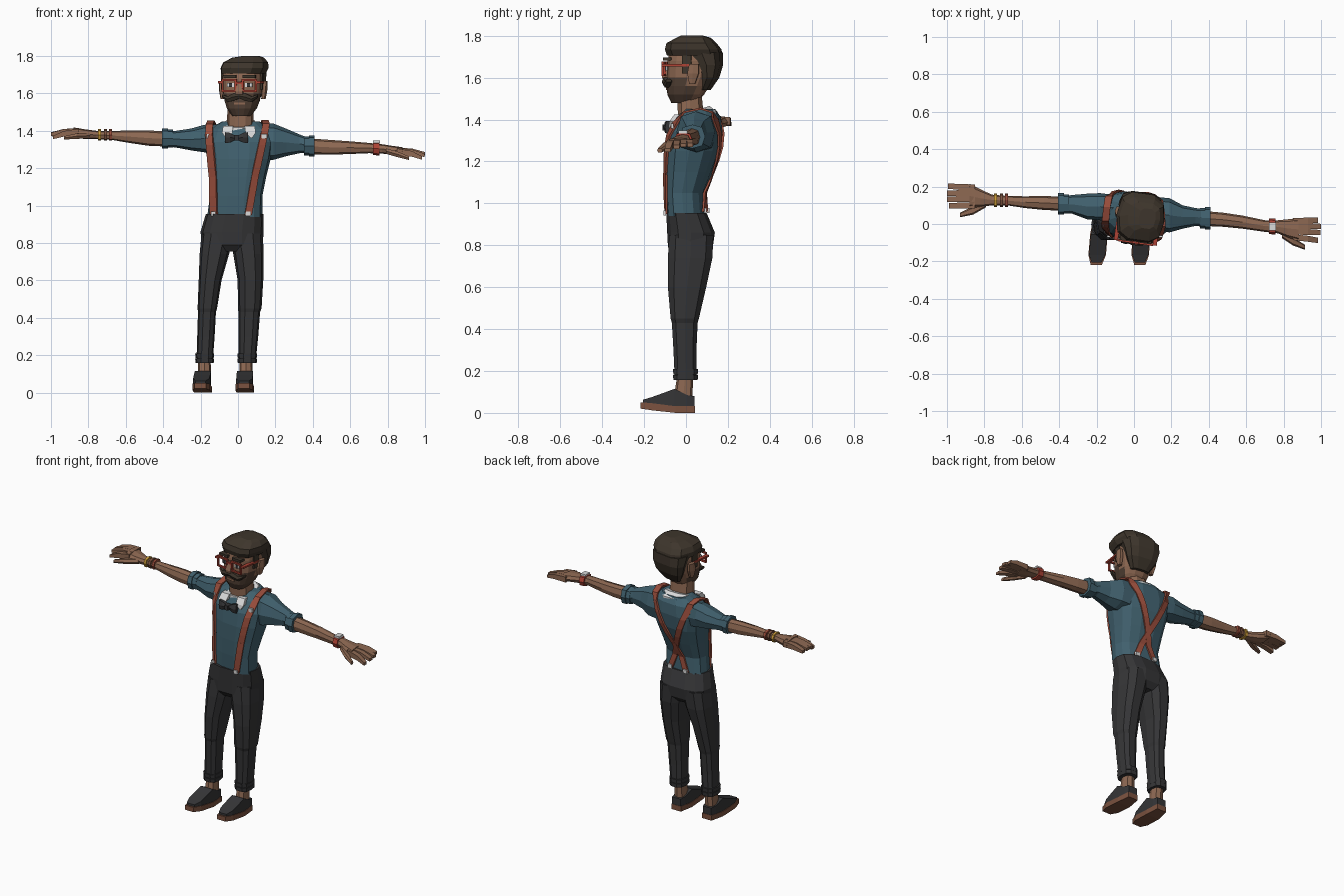
import bpy, bmesh, math
from mathutils import Matrix, Vector


def mat(name, r, g, b):
    m = bpy.data.materials.new(name)
    m.diffuse_color = (r, g, b, 1)
    return m


SKIN = mat("skin brown", .27, .14, .085)
STUBBLE = mat("stubble brown", .085, .052, .035)
HAIR = mat("hair dark brown", .048, .036, .025)
SHIRT = mat("shirt teal", .052, .118, .155)
DARK = mat("charcoal", .036, .036, .038)
STRAP = mat("strap rust", .32, .075, .045)
FRAME = mat("frame red", .42, .055, .035)
WHITE = mat("white", .7, .7, .7)
SOLE = mat("sole brown", .2, .085, .05)
GOLD = mat("gold", .6, .33, .04)

HEAD = Matrix.Translation((.025, .03, 0)) @ Matrix.Rotation(math.radians(-8), 4, 'Z')


def finish(name, bm, m, xf=None):
    bmesh.ops.recalc_face_normals(bm, faces=bm.faces)
    me = bpy.data.meshes.new(name)
    bm.to_mesh(me)
    bm.free()
    me.materials.append(m)
    ob = bpy.data.objects.new(name, me)
    if xf:
        ob.matrix_world = xf
    bpy.context.collection.objects.link(ob)
    return ob


def loft(name, m, axis, rings, n=8, p=2.6, bend=None, xf=None):
    """Skin rings of (position, a0, a1, b0, b1) along an axis; n=4 gives box sections."""
    bm = bmesh.new()
    loops = []
    for t, a0, a1, b0, b1 in rings:
        loop = []
        for i in range(n):
            ang = 2 * math.pi * (i + (.5 if n == 4 else 0)) / n
            c, s = math.cos(ang), math.sin(ang)
            e = .0001 if n == 4 else 2 / p
            u = math.copysign(abs(c) ** e, c)
            v = math.copysign(abs(s) ** e, s)
            a = (a0 + a1) / 2 + u * (a1 - a0) / 2
            b = (b0 + b1) / 2 + v * (b1 - b0) / 2
            co = {'x': (t, a, b), 'y': (a, t, b), 'z': (a, b, t)}[axis]
            loop.append(bm.verts.new(bend(*co) if bend else co))
        loops.append(loop)
    for l0, l1 in zip(loops, loops[1:]):
        for i in range(n):
            j = (i + 1) % n
            bm.faces.new((l0[i], l0[j], l1[j], l1[i]))
    bm.faces.new(loops[0])
    bm.faces.new(loops[-1])
    return finish(name, bm, m, xf)


def box(name, m, x0, x1, y0, y1, z0, z1, xf=None):
    return loft(name, m, 'z', [(z0, x0, x1, y0, y1), (z1, x0, x1, y0, y1)], 4, xf=xf)


# Torso, turned slightly
TORSO = [(.94, -.165, .13, -.088, .092), (1.05, -.15, .13, -.095, .085),
         (1.15, -.155, .15, -.097, .125), (1.25, -.165, .175, -.095, .162),
         (1.34, -.18, .19, -.082, .172), (1.41, -.155, .175, -.045, .165),
         (1.45, -.085, .115, .0, .14)]


def twist(x, y, z):
    return (x, y - .1 * (x + .005), z)


loft("shirt_torso", SHIRT, 'z', TORSO, 14, bend=twist)


def torso_y(x, z, side):
    """Depth of the shirt surface at x, z."""
    z = min(max(z, .94), 1.45)
    for r, s in zip(TORSO, TORSO[1:]):
        if z <= s[0]:
            break
    k = (z - r[0]) / (s[0] - r[0])
    x0, x1, y0, y1 = [r[i] + k * (s[i] - r[i]) for i in range(1, 5)]
    u = min(abs((x - (x0 + x1) / 2) / ((x1 - x0) / 2)), .92)
    return twist(x, (y0 + y1) / 2 + side * (y1 - y0) / 2 * (1 - u ** 2.6) ** (1 / 2.6), z)[1]


# Braces: ribbons that hug the shirt, over the shoulder and crossing at the back
def brace(name, front, top, back, w=.019):
    rows = []
    for path, side in ((front, -1), (back, 1)):
        for (xa, za), (xb, zb) in zip(path, path[1:]):
            for i in range(5):
                k = i / 4
                x, z = xa + k * (xb - xa), za + k * (zb - za)
                rows.append([(x + d, torso_y(x + d, z, side) + side * .007, z) for d in (-w, w)])
        if side < 0:
            rows += [[(x + d, y, z) for d in (-w, w)] for x, y, z in top]
    bm = bmesh.new()
    vs = [[bm.verts.new(c) for c in r] for r in rows]
    for a, b in zip(vs, vs[1:]):
        bm.faces.new((a[0], a[1], b[1], b[0]))
    ob = finish(name, bm, STRAP)
    mod = ob.modifiers.new("thickness", 'SOLIDIFY')
    mod.thickness, mod.offset = .01, 0


brace("left_brace", [(-.13, .95), (-.135, 1.15), (-.155, 1.38)],
      [(-.152, .02, 1.432), (-.145, .09, 1.45), (-.135, .145, 1.435)],
      [(-.125, 1.4), (-.02, 1.14), (.05, .96)])
brace("right_brace", [(.055, .95), (.09, 1.15), (.14, 1.38)],
      [(.15, -.01, 1.435), (.145, .07, 1.452), (.135, .125, 1.435)],
      [(.125, 1.4), (0, 1.14), (-.07, .96)])
for label, x, z, side in (("front_left_low", -.13, .955, -1), ("front_right_low", .055, .955, -1),
                          ("front_left_high", -.155, 1.37, -1), ("front_right_high", .14, 1.37, -1),
                          ("back_left", -.07, .965, 1), ("back_right", .05, .965, 1)):
    y = torso_y(x, z, side) + side * .012
    box(label + "_clip", WHITE, x - .014, x + .014, y - .006, y + .006, z - .012, z + .012)

# Sleeves with rolled cuffs
loft("left_sleeve", SHIRT, 'x', [(-.1, .02, .155, 1.27, 1.435), (-.18, .02, .165, 1.285, 1.432),
     (-.25, .025, .162, 1.295, 1.412), (-.33, .055, .155, 1.31, 1.4), (-.37, .06, .15, 1.315, 1.395)])
loft("right_sleeve", SHIRT, 'x', [(.11, -.03, .145, 1.24, 1.44), (.19, -.045, .138, 1.245, 1.438),
     (.26, -.025, .1, 1.265, 1.41), (.33, -.01, .085, 1.28, 1.38), (.37, -.015, .08, 1.28, 1.365)])
for name, x, s, y0, y1, z0, z1 in (("left_cuff", -.405, 1, .05, .165, 1.305, 1.412),
                                   ("right_cuff", .41, -1, -.03, .092, 1.262, 1.376)):
    for i, k in ((0, 0), (1, .006)):
        a = x + s * .028 * i
        loft(f"{name}_{i}", SHIRT, 'x', [(a, y0 + k, y1 - k, z0 + k, z1 - k),
             (a + s * .03, y0 + k, y1 - k, z0 + k, z1 - k)])

# Forearms and palms
loft("left_forearm", SKIN, 'x', [(-.37, .07, .145, 1.315, 1.395), (-.48, .075, .15, 1.32, 1.402),
     (-.58, .085, .148, 1.335, 1.402), (-.68, .1, .15, 1.352, 1.398), (-.76, .1, .157, 1.355, 1.4),
     (-.82, .09, .185, 1.356, 1.408), (-.88, .085, .215, 1.365, 1.418)])
loft("right_forearm", SKIN, 'x', [(.37, -.01, .07, 1.275, 1.36), (.48, -.015, .06, 1.272, 1.352),
     (.58, -.025, .045, 1.275, 1.345), (.7, -.042, .02, 1.28, 1.335), (.77, -.05, .02, 1.278, 1.328),
     (.82, -.072, .025, 1.272, 1.32), (.88, -.09, .032, 1.268, 1.312)])


# Fingers and thumbs
def hand(side, s, rows, thumb):
    for i, (base, tip, reach, z0, z1) in enumerate(rows):
        mid = (base + tip) / 2
        loft(f"{side}_finger_{i}", SKIN, 'x', [(s * .85, base - .016, base + .016, z0, z0 + .036),
             (s * .93, mid - .016, mid + .016, (z0 + z1) / 2 + .004, (z0 + z1) / 2 + .034),
             (s * reach, tip - .014, tip + .014, z1, z1 + .018)], 4)
    loft(f"{side}_thumb", SKIN, 'x', [(s * x, *r) for x, *r in thumb], 6)


hand("left", -1, [(.1, .097, .99, 1.375, 1.355), (.135, .132, 1, 1.378, 1.372),
                  (.165, .165, 1, 1.378, 1.374), (.195, .202, .995, 1.375, 1.37)],
     [(.79, .09, .13, 1.358, 1.39), (.86, .05, .095, 1.355, 1.388), (.93, .036, .06, 1.352, 1.372)])
hand("right", 1, [(-.07, -.088, .985, 1.27, 1.245), (-.04, -.046, .997, 1.272, 1.26),
                  (-.01, -.013, 1, 1.274, 1.268), (.016, .02, .985, 1.272, 1.27)],
     [(.79, -.075, -.03, 1.275, 1.308), (.85, -.115, -.07, 1.258, 1.292), (.915, -.138, -.112, 1.242, 1.264)])

# Bracelets and watch
for i, (x, m) in enumerate(((-.74, GOLD), (-.708, SOLE), (-.682, STRAP))):
    loft(f"bracelet_{i}", m, 'x', [(x - .008, .09, .164, 1.347, 1.409), (x + .008, .09, .164, 1.347, 1.409)])
loft("watch_band", FRAME, 'x', [(.722, -.054, .03, 1.27, 1.342), (.756, -.056, .03, 1.268, 1.339)])
box("watch_face", WHITE, .722, .758, -.035, .008, 1.334, 1.348)

# Trousers
loft("trouser_hips", DARK, 'z', [(.755, -.14, .085, -.06, .1), (.79, -.195, .132, -.088, .13),
     (.86, -.2, .137, -.092, .14), (.955, -.172, .137, -.096, .1)], 14)
DEPTH = [(.17, -.056, .052), (.3, -.062, .052), (.43, -.07, .058), (.45, -.076, .064),
         (.6, -.09, .1), (.74, -.09, .13), (.85, -.085, .135)]
LEGS = {"left": [(-.222, -.135), (-.218, -.125), (-.214, -.118), (-.216, -.112), (-.21, -.088),
                 (-.205, -.048), (-.195, -.02)],
        "right": [(.004, .095), (.003, .108), (.002, .118), (0, .126), (-.002, .135),
                  (-.025, .137), (-.05, .133)]}
for side, xs in LEGS.items():
    loft(side + "_trouser_leg", DARK, 'z',
         [(z, x0, x1, y0, y1) for (z, y0, y1), (x0, x1) in zip(DEPTH, xs)], 10)
    a, b = xs[0]
    for i, z in enumerate((.157, .184)):
        loft(f"{side}_trouser_cuff_{i}", DARK, 'z', [(z, a - .005, b + .005, -.062, .058),
             (z + .025, a - .007, b + .007, -.065, .06)], 10)

# Ankles and shoes, lengthwise sections
for side, cx, toe in (("left", -.18, -.2), ("right", .042, .032)):
    loft(side + "_ankle", SKIN, 'z', [(.06, cx - .035, cx + .035, -.06, .03),
         (.19, cx - .034, cx + .034, -.04, .035)])

    def sheer(x, y, z, cx=cx, toe=toe):
        return (x + cx + (toe - cx) * max(0, .03 - y) / .23, y, z + max(0, -.08 - y) * .15)
    loft(side + "_sole", SOLE, 'y', [(-.218, -.03, .03, 0, .03), (-.165, -.047, .047, 0, .034),
         (-.05, -.047, .047, 0, .032), (.042, -.034, .034, 0, .034)], 4, bend=sheer)
    loft(side + "_shoe", DARK, 'y', [(-.205, -.027, .027, .028, .044), (-.165, -.043, .043, .028, .062),
         (-.1, -.044, .044, .03, .095), (-.055, -.043, .043, .03, .115), (.005, -.038, .038, .03, .085),
         (.04, -.03, .03, .03, .08)], 4, bend=sheer)

# Neck, collar and bow tie
loft("neck", SKIN, 'z', [(1.39, -.062, .085, -.04, .09), (1.54, -.055, .08, -.045, .075)], 10)
loft("collar", WHITE, 'z', [(1.385, -.098, .125, -.052, .15), (1.405, -.095, .122, -.05, .15),
     (1.44, -.075, .1, -.048, .115)], 10, bend=lambda x, y, z: (x, y, z + .3 * (y - .03)))
for s in (-1, 1):
    loft("collar_flap", WHITE, 'z', [(1.36, .005 + s * .065, .005 + s * .07, -.085, -.07),
         (1.39, .005 + s * .035, .005 + s * .09, -.08, -.03),
         (1.425, .005 + s * .03, .005 + s * .085, -.055, -.02)], 4)
    loft("bow_wing", DARK, 'x', [(-.008, -.098, -.075, 1.353, 1.371),
         (-.008 + s * .035, -.108, -.07, 1.334, 1.392), (-.008 + s * .062, -.1, -.07, 1.33, 1.396)], 6)
box("bow_knot", DARK, -.02, .004, -.112, -.075, 1.347, 1.377)

# Head with stubble on the lower front faces
head = loft("head", SKIN, 'z', [(1.48, -.05, .05, -.1, .02), (1.52, -.08, .08, -.118, .055),
            (1.56, -.094, .094, -.12, .08), (1.6, -.102, .102, -.118, .1), (1.68, -.108, .108, -.116, .12),
            (1.75, -.1, .1, -.1, .1)], 14, p=2.8, xf=HEAD)
head.data.materials.append(STUBBLE)
for f in head.data.polygons:
    if f.center.z < 1.59 and f.center.y < .0 and f.normal.z > -.9:
        f.material_index = 1
loft("nose", SKIN, 'z', [(1.595, -.02, .02, -.142, -.1), (1.61, -.02, .02, -.145, -.1),
     (1.665, -.009, .009, -.124, -.1)], 4, xf=HEAD)
box("lower_lip", SKIN, -.03, .03, -.123, -.1, 1.54, 1.552, xf=HEAD)

# Hair: back cap and swept top
loft("back_hair", HAIR, 'z', [(1.54, -.06, .06, .03, .085), (1.6, -.1, .1, .045, .125),
     (1.66, -.114, .114, .025, .143), (1.72, -.117, .12, -.02, .143)], 10, p=3, xf=HEAD)
loft("top_hair", HAIR, 'z', [(1.705, -.118, .122, -.118, .143), (1.735, -.12, .138, -.127, .138),
     (1.765, -.105, .138, -.118, .115), (1.79, -.06, .115, -.07, .09), (1.8, .0, .09, -.05, .06)],
     10, p=3, xf=HEAD)

for s in (-1, 1):
    def side_box(name, m, xa, xb, *r):
        box(name, m, min(s * xa, s * xb), max(s * xa, s * xb), *r, xf=HEAD)
    # Ears, sideburns, brows, eyes
    loft("ear", SKIN, 'z', [(1.57, s * .11 - .012, s * .11 + .012, .0, .03),
         (1.62, s * .115 - .016, s * .115 + .016, -.01, .05),
         (1.665, s * .118 - .013, s * .118 + .013, .0, .05)], 6, xf=HEAD)
    side_box("sideburn", HAIR, .095, .111, -.035, .01, 1.62, 1.72)
    side_box("brow", HAIR, .018, .085, -.128, -.09, 1.682, 1.697)
    side_box("eye_white", WHITE, .03, .068, -.12, -.112, 1.635, 1.655)
    side_box("pupil", DARK, .041, .057, -.123, -.112, 1.634, 1.656)
    # Spectacle frame
    for z in (1.613, 1.671):
        side_box("rim_bar", FRAME, .014, .096, -.136, -.124, z - .005, z + .005)
    for x in (.014, .086):
        side_box("rim_post", FRAME, x, x + .01, -.136, -.124, 1.613, 1.671)
    side_box("temple_arm", FRAME, .094, .116, -.132, .015, 1.654, 1.665)
    # Moustache half
    loft("moustache", HAIR, 'x', [(0, -.143, -.1, 1.572, 1.6), (s * .03, -.143, -.1, 1.558, 1.604),
         (s * .065, -.132, -.09, 1.552, 1.585), (s * .096, -.115, -.085, 1.578, 1.594)], 6, xf=HEAD)
box("spectacle_bridge", FRAME, -.016, .016, -.137, -.12, 1.65, 1.66, xf=HEAD)
